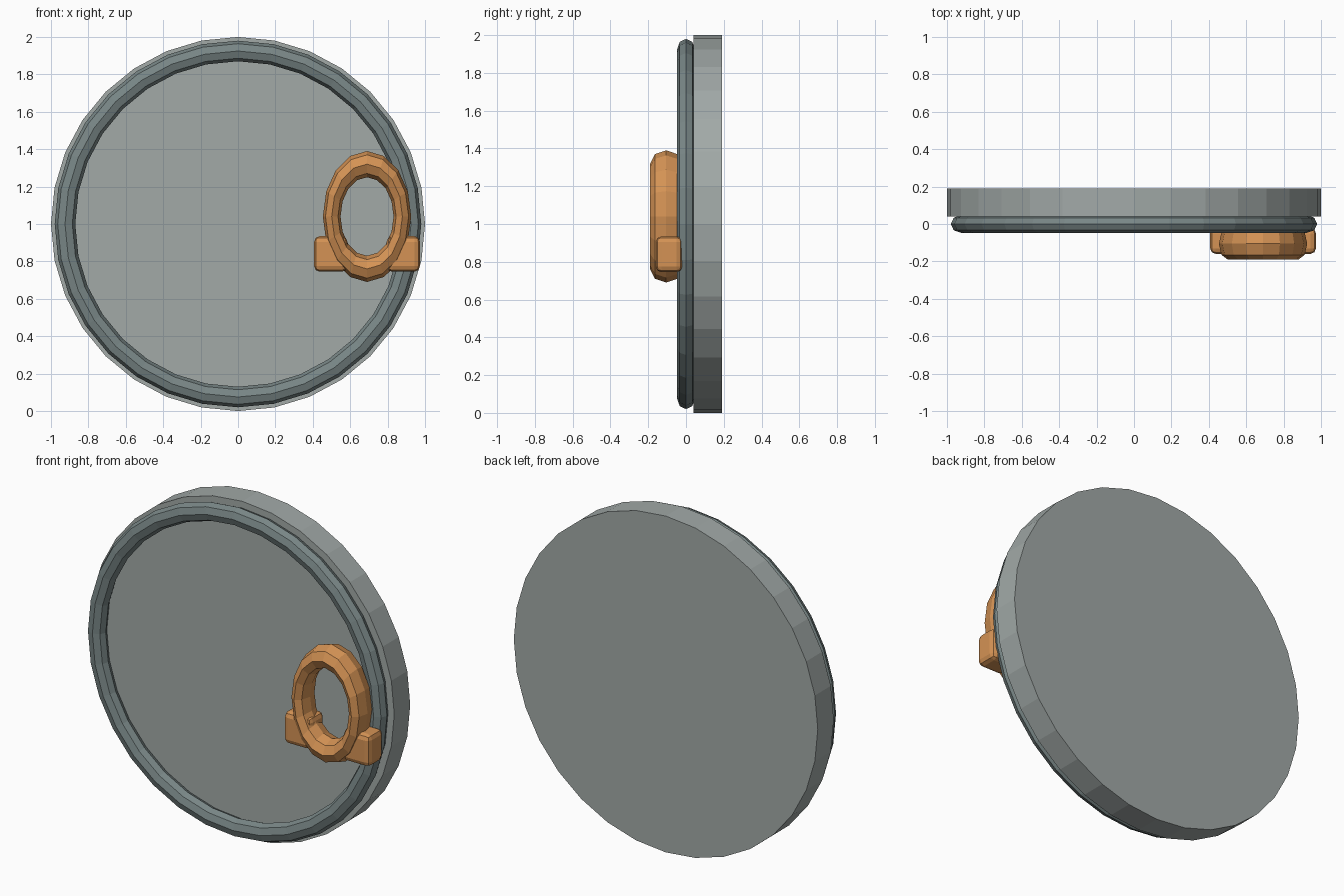
import bpy, bmesh, math
from mathutils import Vector

if "Cube" in bpy.data.objects:
    bpy.data.objects.remove(bpy.data.objects["Cube"])


def material(name, color):
    m = bpy.data.materials.new(name)
    m.diffuse_color = (*color, 1)
    m.use_nodes = True
    m.node_tree.nodes["Principled BSDF"].inputs["Base Color"].default_value = m.diffuse_color
    return m


GLASS = material("pale_grey", (0.36, 0.40, 0.39))
RIM = material("slate_grey", (0.19, 0.24, 0.24))
ORANGE = material("orange", (0.66, 0.29, 0.09))


def make_object(name, bm, mat):
    bmesh.ops.recalc_face_normals(bm, faces=bm.faces)
    mesh = bpy.data.meshes.new(name)
    bm.to_mesh(mesh)
    bm.free()
    mesh.materials.append(mat)
    obj = bpy.data.objects.new(name, mesh)
    bpy.context.collection.objects.link(obj)
    return obj


def ring(name, center, major, minor, depth, segs, mat, x_scale=1.0, sides=8):
    """Faceted ring facing -y; minor is radial half-width, depth is y half-width."""
    bm = bmesh.new()
    rows = []
    for i in range(segs):
        a = 2 * math.pi * i / segs
        row = []
        for j in range(sides):
            b = 2 * math.pi * j / sides
            r = major + minor * math.cos(b)
            p = Vector((x_scale * r * math.sin(a), depth * math.sin(b), r * math.cos(a)))
            row.append(bm.verts.new(p + Vector(center)))
        rows.append(row)
    for i in range(segs):
        n, m = rows[i], rows[(i + 1) % segs]
        for j in range(sides):
            k = (j + 1) % sides
            bm.faces.new((n[j], n[k], m[k], m[j]))
    return make_object(name, bm, mat)


def disc(name, radius, y0, y1, segs, mat):
    bm = bmesh.new()
    loops = [[bm.verts.new((radius * math.sin(2 * math.pi * i / segs), y,
                            1 + radius * math.cos(2 * math.pi * i / segs)))
              for i in range(segs)] for y in (y0, y1)]
    for loop in loops:
        bm.faces.new(loop)
    for i in range(segs):
        k = (i + 1) % segs
        bm.faces.new((loops[0][i], loops[0][k], loops[1][k], loops[1][i]))
    return make_object(name, bm, mat)


def rounded_block(name, lo, hi, bevel, mat):
    bm = bmesh.new()
    bmesh.ops.create_cube(bm, size=1)
    lo, hi = Vector(lo), Vector(hi)
    for v in bm.verts:
        v.co = (lo + hi) / 2 + v.co * (hi - lo)
    obj = make_object(name, bm, mat)
    mod = obj.modifiers.new("rounded_edges", 'BEVEL')
    mod.width = bevel
    mod.segments = 2
    return obj


# Round door panel and its raised rim
disc("door_panel", 1.0, 0.04, 0.19, 32, GLASS)
ring("door_rim", (0, 0, 1), 0.925, 0.055, 0.047, 32, RIM)

# Oval pull handle with a hinge block on each side
HX = 0.69
ring("handle_ring", (HX, -0.105, 1.04), 0.28, 0.07, 0.085, 16, ORANGE, x_scale=0.675)
for side, label in ((-1, "left"), (1, "right")):
    xs = sorted((HX + side * 0.105, HX + side * 0.283))
    rounded_block(f"hinge_block_{label}", (xs[0], -0.16, 0.745),
                  (xs[1], -0.02, 0.935), 0.03, ORANGE)
